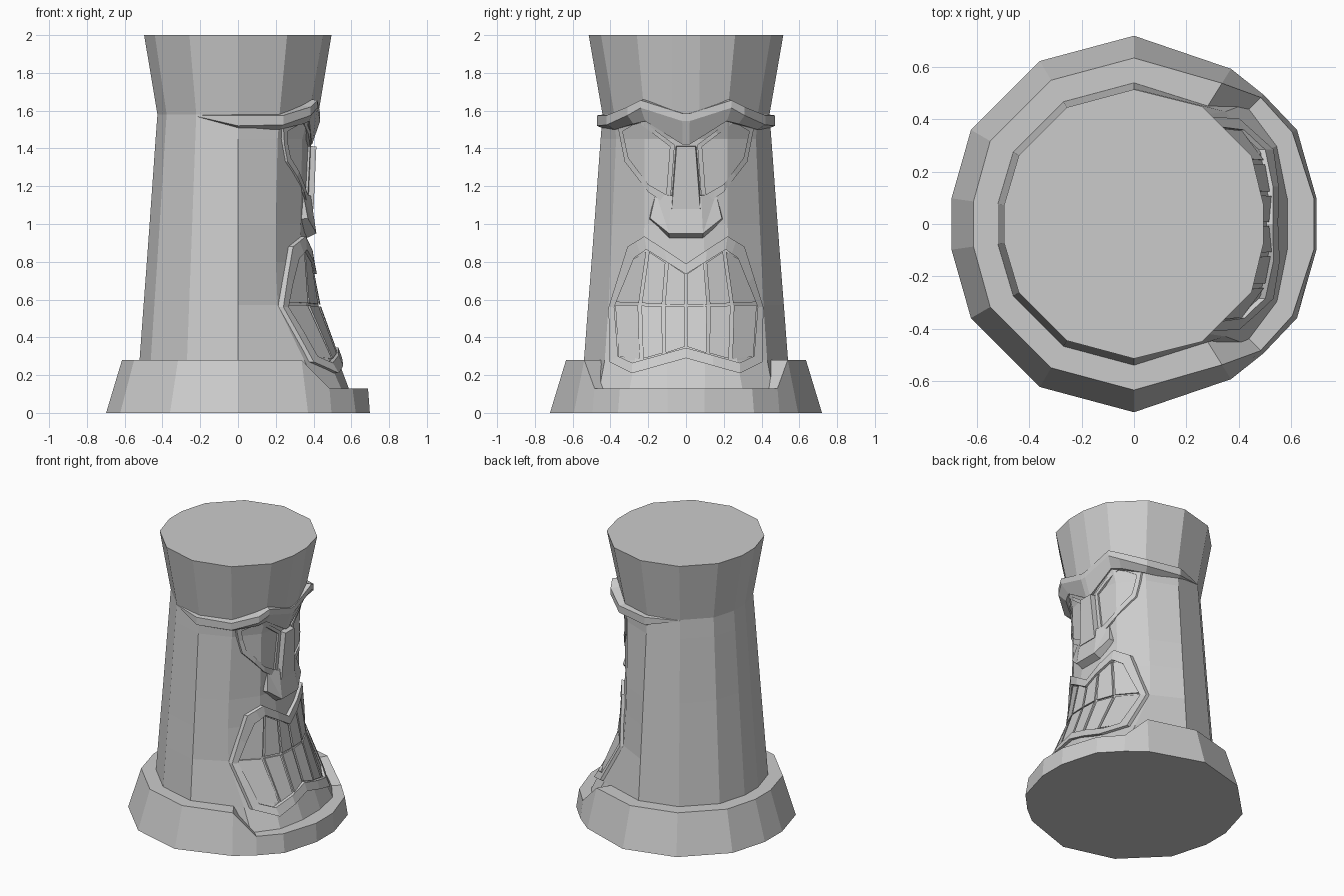
import bpy, bmesh
from math import sin, cos, radians
from mathutils import Vector
from mathutils.bvhtree import BVHTree

if "Cube" in bpy.data.objects:
    bpy.data.objects.remove(bpy.data.objects["Cube"])


def make(name, loops, closed=True, caps=True):
    """Skin a list of equally long loops of points; cap or close the sequence."""
    bm = bmesh.new()
    add_skin(bm, loops, caps)
    return finish(name, bm)


def add_skin(bm, loops, caps=True):
    rows = [[bm.verts.new(p) for p in lp] for lp in loops]
    n = len(rows[0])
    pairs = list(zip(rows, rows[1:]))
    if not caps:
        pairs.append((rows[-1], rows[0]))
    for a, b in pairs:
        for i in range(n):
            j = (i + 1) % n
            bm.faces.new((a[i], a[j], b[j], b[i]))
    if caps:
        bm.faces.new(rows[0])
        bm.faces.new(rows[-1])


def finish(name, bm):
    big = [f for f in bm.faces if len(f.verts) > 4]
    bmesh.ops.triangulate(bm, faces=big)
    bmesh.ops.recalc_face_normals(bm, faces=bm.faces)
    me = bpy.data.meshes.new(name)
    bm.to_mesh(me)
    bm.free()
    ob = bpy.data.objects.new(name, me)
    bpy.context.collection.objects.link(ob)
    return ob


def mirrored(half):
    """Full ring from a half ring given front to back (y >= 0)."""
    return half + [(x, -y, z) for x, y, z in reversed(half)]


# Column: round back, hand-shaped face on the +x side
def column_ring(z, r, front):
    back = [(0, r), (-.5 * r, .866 * r), (-.855 * r, .51 * r), (-.965 * r, .14 * r)]
    return mirrored([(x, y, z) for x, y in front + back])


rings = [
    (.05, .555, [(.60, .1), (.56, .3), (.45, .46)]),
    (.12, .55, [(.59, .1), (.55, .3), (.43, .46)]),
    (.28, .54, [(.53, .1), (.48, .27), (.35, .43)]),
    (.57, .518, [(.425, .1), (.36, .25), (.21, .41)]),
    (.80, .50, [(.38, .1), (.34, .23), (.2, .40)]),
    (1.0, .485, [(.355, .09), (.33, .22), (.2, .39)]),
    (1.45, .452, [(.375, .07), (.34, .22), (.21, .37)]),
    (1.58, .442, [(.425, .07), (.375, .22), (.22, .38)]),
    (2.0, .515, [(.495, .075), (.45, .26), (.26, .45)]),
]
column = make("column", [column_ring(*r) for r in rings])
bm = bmesh.new()
bm.from_mesh(column.data)
tree = BVHTree.FromBMesh(bm)
bm.free()


def surf(y, z, off=0.0):
    """Point on the face of the column, pushed outward by off."""
    hit, nor, _, _ = tree.ray_cast(Vector((2, y, z)), Vector((-1, 0, 0)))
    return (hit.x + off, y, z)


# Base: tapered plinth with a lowered lip in front of the chin
def base_ring(level):
    pts = []
    for a, z, r in [(8, .13, .695), (30, .13, .70), (45, .13, .685), (58, .28, .635),
                    (90, .28, .635), (120, .28, .635), (150, .28, .635), (172, .28, .62)]:
        if level == 0:
            r, z = (.705 if a in (8, 172) else .70 if a in (45, 58) else .72), 0
        elif level == 2:
            r = .42
        pts.append((r * cos(radians(a)), r * sin(radians(a)), z))
    return mirrored(pts)


make("base", [base_ring(i) for i in range(3)])


# Brow: band wrapping the face and tapering to a point on each side
brow = []
for x, y, top, bot, low in [(.435, .02, 1.585, 1.545, 1.42), (.42, .24, 1.655, 1.615, 1.545),
                            (.385, .31, 1.62, 1.575, 1.53), (.24, .42, 1.575, 1.525, 1.50),
                            (.0, .472, 1.575, 1.52, 1.50), (-.22, .385, 1.575, 1.57, 1.565)]:
    k = .84
    brow.append([(x * k, y * k, top + .01), (x, y, top), (x, y, bot), (x * .9, y * .9, low),
                 (x * k, y * k, low)])
brow = [[(x, -y, z) for x, y, z in s] for s in reversed(brow)] + brow
make("brow", brow)


# Raised frames that follow the face
def subdivide(loop):
    out = []
    for i, a in enumerate(loop):
        b = loop[(i + 1) % len(loop)]
        out += [a, ((a[0] + b[0]) / 2, (a[1] + b[1]) / 2)]
    return out


def add_frame(bm, outer, inner, height):
    o, i = subdivide(outer), subdivide(inner)
    add_skin(bm, [[surf(y, z, -.04) for y, z in o], [surf(y, z, height) for y, z in o],
                  [surf(y, z, height) for y, z in i], [surf(y, z, -.04) for y, z in i]], False)


def flip(loop):
    return [(-y, z) for y, z in loop]


eye_out = [(.06, 1.42), (.25, 1.56), (.36, 1.51), (.325, 1.33), (.20, 1.17), (.085, 1.09)]
eye_in = [(.085, 1.41), (.255, 1.54), (.335, 1.49), (.305, 1.35), (.20, 1.21), (.105, 1.155)]
bm = bmesh.new()
add_frame(bm, eye_out, eye_in, .012)
add_frame(bm, flip(eye_out), flip(eye_in), .012)
finish("eye_rims", bm)

lip_out = [(0, .79), (.22, .935), (.31, .88), (.41, .56), (.405, .27), (.285, .21), (0, .29)]
lip_in = [(0, .735), (.21, .865), (.275, .82), (.38, .56), (.36, .30), (.285, .265), (0, .345)]
bm = bmesh.new()
add_frame(bm, lip_out + flip(lip_out[1:-1])[::-1], lip_in + flip(lip_in[1:-1])[::-1], .025)
finish("lips", bm)

# Teeth: two rows of tapered blocks
top_y, mid_y, low_y = [0, .10, .20, .28], [0, .12, .245, .385], [0, .115, .235, .365]
top_z, mid_z, low_z = [.74, .80, .86, .82], [.57, .57, .575, .58], [.345, .31, .28, .29]
bm = bmesh.new()
for s in (1, -1):
    for c in range(3):
        for ya, za, yb, zb in [(top_y, top_z, mid_y, mid_z), (mid_y, mid_z, low_y, low_z)]:
            quad = [(ya[c], za[c]), (ya[c + 1], za[c + 1]), (yb[c + 1], zb[c + 1]), (yb[c], zb[c])]
            cy, cz = sum(p[0] for p in quad) / 4, sum(p[1] for p in quad) / 4
            face = [(cy + (y - cy) * .86, cz + (z - cz) * .95) for y, z in quad]
            add_skin(bm, [[surf(s * y, z, -.03) for y, z in face],
                          [surf(s * y, z, .012) for y, z in face]])
finish("teeth", bm)

# Nose: straight bridge and a wider tip with an undercut
bridge = [(.415, .05, 1.41), (.40, .075, 1.08)]
tip = [(.385, .08, 1.15), (.345, .16, 1.16), (.37, .19, 1.03), (.415, .09, .95)]
for name, front, back in [
        ("nose_bridge", bridge, [(.3, .06, 1.42), (.3, .09, 1.08)]),
        ("nose_tip", tip, [(.28, .09, 1.16), (.28, .17, 1.18), (.28, .2, 1.02), (.33, .09, .91)])]:
    make(name, [mirrored(front), mirrored(back)])
